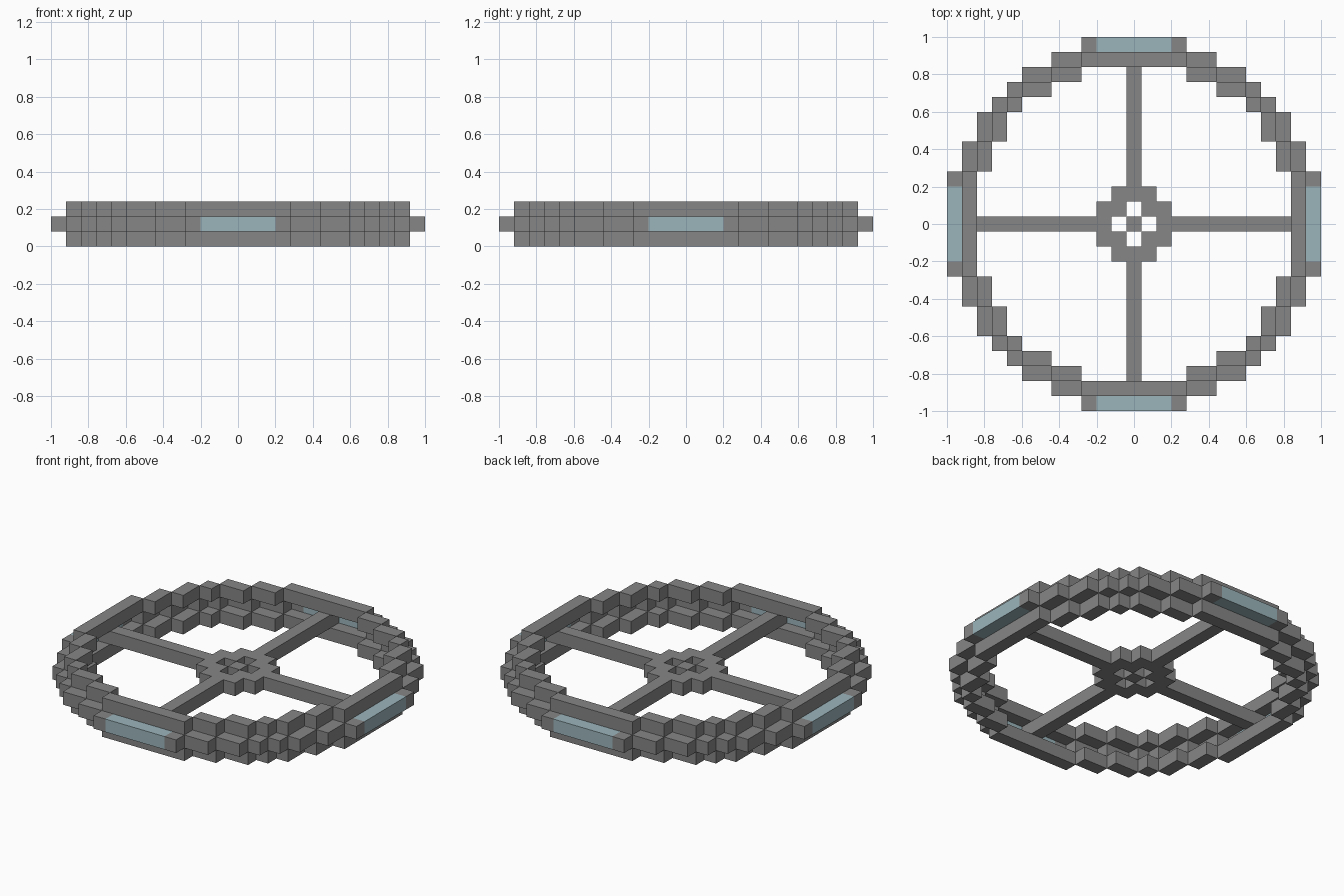
import bpy
import bmesh
from math import pi
from mathutils import Matrix

cube = bpy.data.objects.get("Cube")
if cube:
    bpy.data.objects.remove(cube, do_unlink=True)

U = 0.08                        # one block
LOW, MID, HIGH = 0, U, 2 * U    # bottom heights of the three layers


def material(name, rgb):
    m = bpy.data.materials.new(name)
    m.use_nodes = True
    m.diffuse_color = (*rgb, 1)
    m.node_tree.nodes["Principled BSDF"].inputs["Base Color"].default_value = (*rgb, 1)
    return m


grey = material("grey hull", (0.24, 0.24, 0.24))
blue = material("pale blue glass", (0.33, 0.46, 0.50))


def build(name, boxes, mat, turns=4):
    """Join (x0, x1, y0, y1, z) blocks one unit tall, repeated by quarter turns."""
    bm = bmesh.new()
    for k in range(turns):
        for x0, x1, y0, y1, z in boxes:
            place = (Matrix.Rotation(k * pi / 2, 4, 'Z')
                     @ Matrix.Translation(((x0 + x1) / 2, (y0 + y1) / 2, z + U / 2))
                     @ Matrix.Diagonal((x1 - x0, y1 - y0, U, 1)))
            bmesh.ops.create_cube(bm, size=1, matrix=place)
    mesh = bpy.data.meshes.new(name)
    bm.to_mesh(mesh)
    bm.free()
    mesh.materials.append(mat)
    obj = bpy.data.objects.new(name, mesh)
    bpy.context.collection.objects.link(obj)
    return obj


def rim(outer, z):
    """Stepped quarter of a rim; each step moves one block inward."""
    half = 0.28
    boxes = [(-half, half, outer - U, outer, z)]
    x, y = half, outer - U
    while x < y - U / 2:
        run = min(2 * U, y - x) if y - x > 3 * U else U
        boxes.append((x, x + run, y - U, y, z))
        if abs((x + run) - y) > 0.01 or run > U * 1.5:      # mirror across the diagonal
            boxes.append((y - U, y, x, x + run, z))
        x, y = x + run, y - U
    return boxes


# Rim layers: narrow top and bottom, wide middle with openings for the glass
build("upper_rim", rim(0.92, HIGH), grey)
build("lower_rim", rim(0.92, LOW), grey)
middle = rim(1.0, MID)[1:]
middle += [(-0.28, -0.2, 0.92, 1.0, MID), (0.2, 0.28, 0.92, 1.0, MID)]
build("middle_rim", middle, grey)
build("windows", [(-0.2, 0.2, 0.92, 1.0, MID)], blue)

# Spokes from the hub to the rim
build("spokes", [(-U / 2, U / 2, 0.2, 0.92, MID)], grey)

# Hub: outer frame, diagonal blocks and centre block, leaving four holes
build("hub_frame", [(-0.12, 0.12, 0.12, 0.2, MID), (0.04, 0.12, 0.04, 0.12, MID)], grey)
build("hub_centre", [(-U / 2, U / 2, -U / 2, U / 2, MID)], grey, turns=1)
